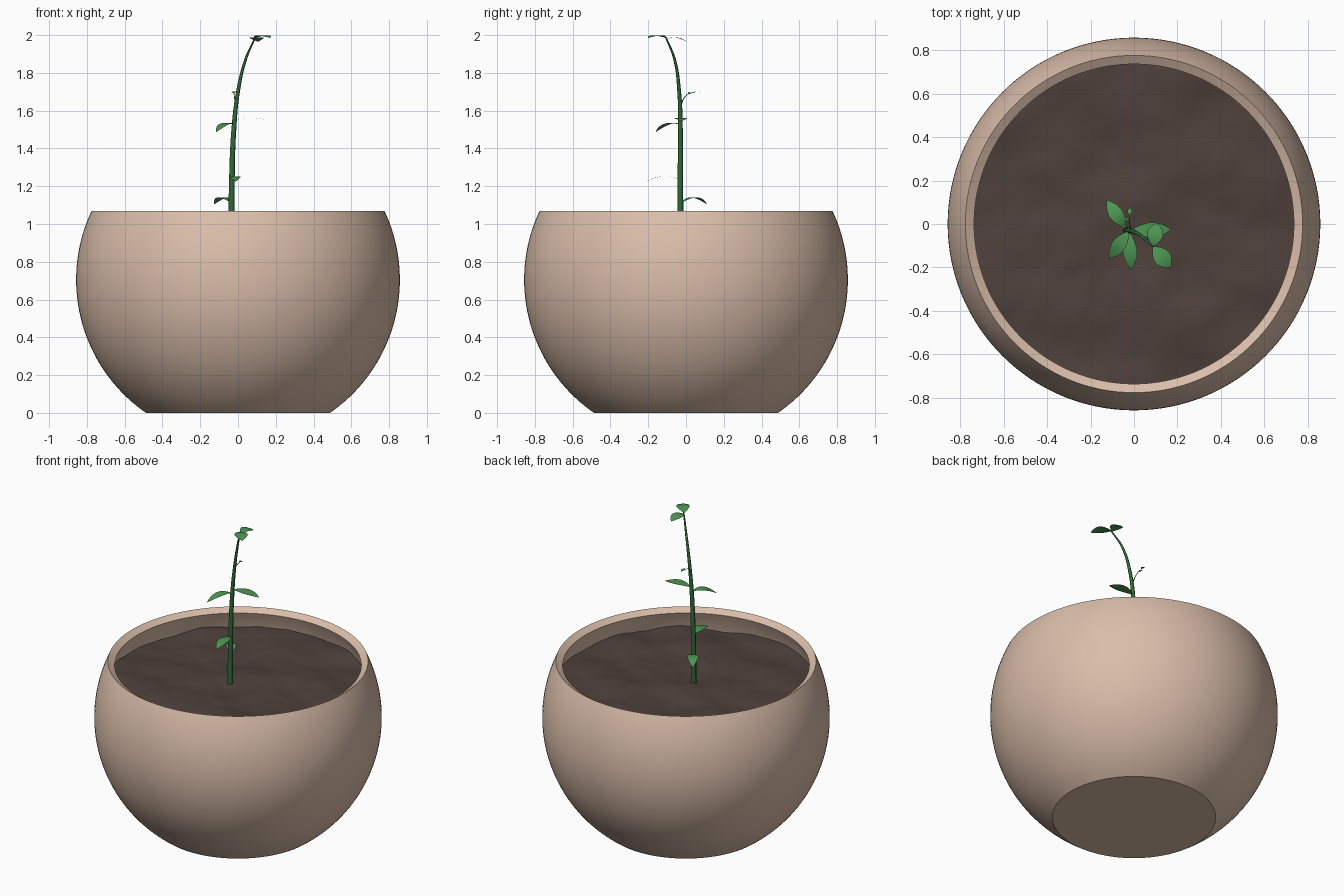
import bpy, bmesh, math
from mathutils import Vector, noise

cube = bpy.data.objects.get("Cube")
if cube:
    bpy.data.objects.remove(cube, do_unlink=True)


def material(name, rgb):
    m = bpy.data.materials.new(name)
    m.use_nodes = True
    m.diffuse_color = (*rgb, 1)
    m.node_tree.nodes["Principled BSDF"].inputs["Base Color"].default_value = (*rgb, 1)
    return m


CLAY = material("clay", (0.70, 0.51, 0.40))
SOIL = material("soil", (0.078, 0.052, 0.044))
STEM = material("stem green", (0.03, 0.14, 0.04))
LEAF = material("leaf green", (0.075, 0.30, 0.085))


def finish(name, bm, mat, angle=40):
    mesh = bpy.data.meshes.new(name)
    bm.to_mesh(mesh)
    bm.free()
    mesh.materials.append(mat)
    obj = bpy.data.objects.new(name, mesh)
    bpy.context.collection.objects.link(obj)
    bpy.ops.object.select_all(action="DESELECT")
    obj.select_set(True)
    bpy.context.view_layer.objects.active = obj
    bpy.ops.object.shade_smooth_by_angle(angle=math.radians(angle))
    return obj


def lathe(profile, steps=128):
    """Spin (radius, height) points around the z axis."""
    bm = bmesh.new()
    verts = [bm.verts.new((r, 0, z)) for r, z in profile]
    edges = [bm.edges.new(pair) for pair in zip(verts, verts[1:])]
    bmesh.ops.spin(bm, geom=verts + edges, axis=(0, 0, 1), cent=(0, 0, 0),
                   angle=math.tau, steps=steps, use_merge=True)
    bmesh.ops.remove_doubles(bm, verts=bm.verts, dist=1e-5)
    bmesh.ops.recalc_face_normals(bm, faces=bm.faces)
    return bm


def sphere_arc(radius, z0, z1, n):
    heights = [z0 + (z1 - z0) * i / n for i in range(n + 1)]
    return [(math.sqrt(radius ** 2 - (z - CENTRE) ** 2), z) for z in heights]


# Pot: truncated ball, inward sloping lip, hollow inside
CENTRE = 0.705
outer = sphere_arc(0.857, 0, 1.07, 40)
inner = sphere_arc(0.81, 1.045, 0.06, 30)
finish("pot", lathe([(0, 0)] + outer + inner + [(0, 0.06)]), CLAY, 32)

# Soil: gently lumpy disc meeting the inner wall
bm = lathe([(0.785 * i / 24, 0.935) for i in range(25)], 96)
for v in bm.verts:
    v.co.z += 0.035 * noise.noise(v.co * 3.5) + 0.008 * noise.noise(v.co * 11)
for f in bm.faces:
    f.normal_update()
    if f.normal.z < 0:
        f.normal_flip()
finish("soil", bm, SOIL)


def tube(name, points, mat):
    """Tapered tube through (x, y, z, radius) points."""
    curve = bpy.data.curves.new(name, "CURVE")
    curve.dimensions = "3D"
    curve.bevel_depth = 1
    curve.bevel_resolution = 2
    curve.use_fill_caps = True
    spline = curve.splines.new("BEZIER")
    spline.bezier_points.add(len(points) - 1)
    for bp, (x, y, z, r) in zip(spline.bezier_points, points):
        bp.co = (x, y, z)
        bp.radius = r
        bp.handle_left_type = bp.handle_right_type = "AUTO"
    curve.materials.append(mat)
    obj = bpy.data.objects.new(name, curve)
    bpy.context.collection.objects.link(obj)


# Stem and side twig
tube("stem", [(-0.035, -0.03, 0.88, 0.017), (-0.033, -0.03, 1.2, 0.015),
              (-0.022, -0.03, 1.5, 0.013), (0, -0.036, 1.7, 0.010),
              (0.04, -0.06, 1.87, 0.007), (0.09, -0.105, 1.985, 0.004)], STEM)
tube("twig", [(-0.012, -0.03, 1.62, 0.003), (-0.02, 0, 1.68, 0.002),
              (-0.022, 0.05, 1.70, 0.0015)], STEM)


def leaf(name, base, tip, width, rise):
    """Thin pointed blade arching from base to tip."""
    base, tip = Vector(base), Vector(tip)
    side = (tip - base).cross(Vector((0, 0, 1))).normalized()
    bm = bmesh.new()
    rows, n = [], 12
    for i in range(n + 1):
        u = i / n
        mid = base.lerp(tip, u) + Vector((0, 0, rise * 4 * u * (1 - u)))
        half = width / 2 * max(0.02, math.sin(math.pi * u ** 1.1) ** 0.85)
        rows.append([bm.verts.new(mid + side * half * s) for s in (-1, -0.5, 0, 0.5, 1)])
    for a, b in zip(rows, rows[1:]):
        for j in range(4):
            bm.faces.new((a[j], a[j + 1], b[j + 1], b[j]))
    bmesh.ops.recalc_face_normals(bm, faces=bm.faces)
    if sum(f.normal.z for f in bm.faces) < 0:
        bmesh.ops.reverse_faces(bm, faces=bm.faces)
    finish(name, bm, LEAF, 60)


# Leaves from the bottom up
leaf("low_back_leaf", (-0.035, -0.025, 1.11), (-0.125, 0.11, 1.105), 0.065, 0.033)
leaf("low_front_leaf", (-0.025, -0.03, 1.235), (-0.012, -0.21, 1.225), 0.065, 0.022)
leaf("middle_front_leaf", (-0.022, -0.03, 1.525), (-0.115, -0.16, 1.487), 0.065, 0.025)
leaf("middle_left_leaf", (-0.018, -0.03, 1.55), (0.17, -0.025, 1.545), 0.07, 0.014)
leaf("top_back_leaf", (0.088, -0.105, 1.978), (0.105, 0.005, 1.965), 0.075, 0.015)
leaf("top_front_leaf", (0.085, -0.102, 1.983), (0.17, -0.2, 1.985), 0.08, 0.015)
leaf("twig_leaf", (-0.022, 0.04, 1.70), (-0.018, 0.075, 1.695), 0.022, 0.004)
leaf("twig_side_leaf", (-0.02, 0.01, 1.69), (-0.042, 0.03, 1.70), 0.014, 0.003)
